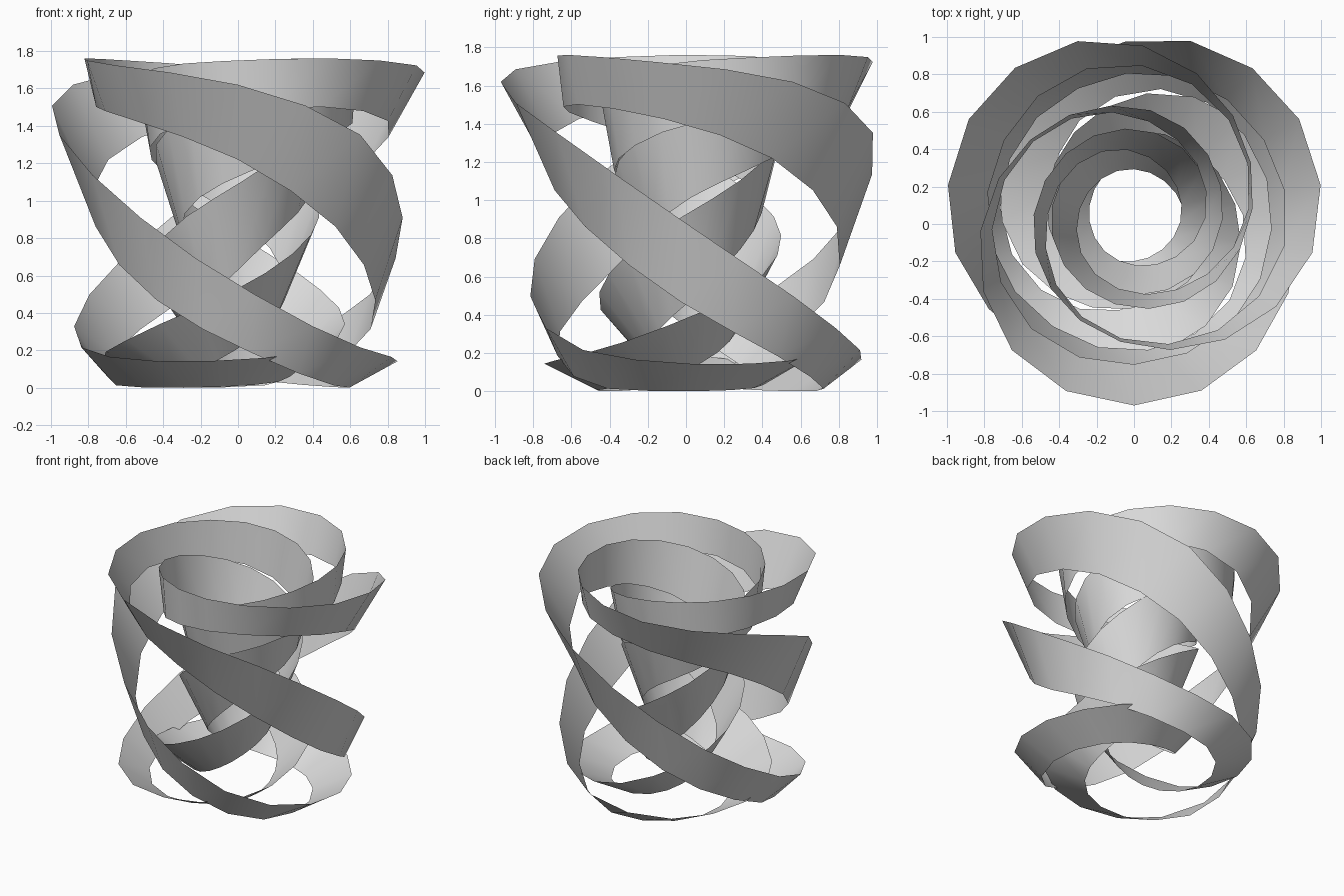
import bpy
import bmesh
from math import sin, cos, radians

cube = bpy.data.objects.get("Cube")
if cube:
    bpy.data.objects.remove(cube, do_unlink=True)

TURNS, LOOPS = 7, 3                  # turns about the axis, loops through the hole
SEGMENTS = 40                        # ribbon segments in one loop
SPAN = 360 * TURNS / LOOPS           # azimuth covered by one loop
FIRST = -330                         # azimuth of the first profile value
AXIS_Y = 0.05                        # the knot's axis sits a little behind the middle

# One loop of each ribbon edge, in hundredths at even azimuth steps:
# up the inner funnel, out over the top, down the outside, in along the bottom
UPPER_RADIUS = [78, 69, 58, 50, 46, 44, 43, 45, 47, 50, 55,
                61, 70, 84, 98, 102, 98, 89, 87, 88, 87]
UPPER_HEIGHT = [15, 21, 36, 53, 72, 91, 109, 128, 143, 155, 165,
                172, 175, 176, 172, 162, 137, 95, 55, 25, 15]
LOWER_RADIUS = [49, 38, 29, 25, 24, 25, 27, 31, 37, 42, 48,
                58, 68, 77, 82, 80, 78, 74, 73, 70, 61]
LOWER_HEIGHT = [1, 4, 11, 21, 33, 46, 63, 82, 99, 113, 125,
                138, 147, 150, 142, 122, 88, 50, 22, 3, 0]


def smooth_value(values, azimuth):
    """Closed smooth curve through evenly spaced values."""
    count = len(values)
    position = (azimuth - FIRST) / SPAN * count
    i = int(position // 1)
    t = position - i
    a, b, c, d = (values[(i + k) % count] / 100 for k in (-1, 0, 1, 2))
    return b + t / 2 * (c - a + t * (2 * a - 5 * b + 4 * c - d
                                     + t * (3 * (b - c) + d - a)))


def edge_point(radius, height, azimuth):
    r = smooth_value(radius, azimuth)
    z = max(0, smooth_value(height, azimuth))
    angle = radians(azimuth)
    return (r * cos(angle), r * sin(angle) + AXIS_Y, z)


# Closed knotted ribbon, one quad wide
bm = bmesh.new()
rows = []
total = SEGMENTS * LOOPS
for n in range(total):
    azimuth = 270 + n * SPAN / SEGMENTS
    rows.append((bm.verts.new(edge_point(LOWER_RADIUS, LOWER_HEIGHT, azimuth)),
                 bm.verts.new(edge_point(UPPER_RADIUS, UPPER_HEIGHT, azimuth))))
for n, (low, high) in enumerate(rows):
    next_low, next_high = rows[(n + 1) % total]
    bm.faces.new((low, next_low, next_high, high)).smooth = True

mesh = bpy.data.meshes.new("knotted_ribbon")
bm.to_mesh(mesh)
bm.free()
ribbon = bpy.data.objects.new("knotted_ribbon", mesh)
bpy.context.collection.objects.link(ribbon)

# Plain grey
grey = bpy.data.materials.new("plain_grey")
grey.use_nodes = True
colour = (0.7, 0.7, 0.7, 1)
grey.diffuse_color = colour
grey.node_tree.nodes["Principled BSDF"].inputs["Base Color"].default_value = colour
mesh.materials.append(grey)
